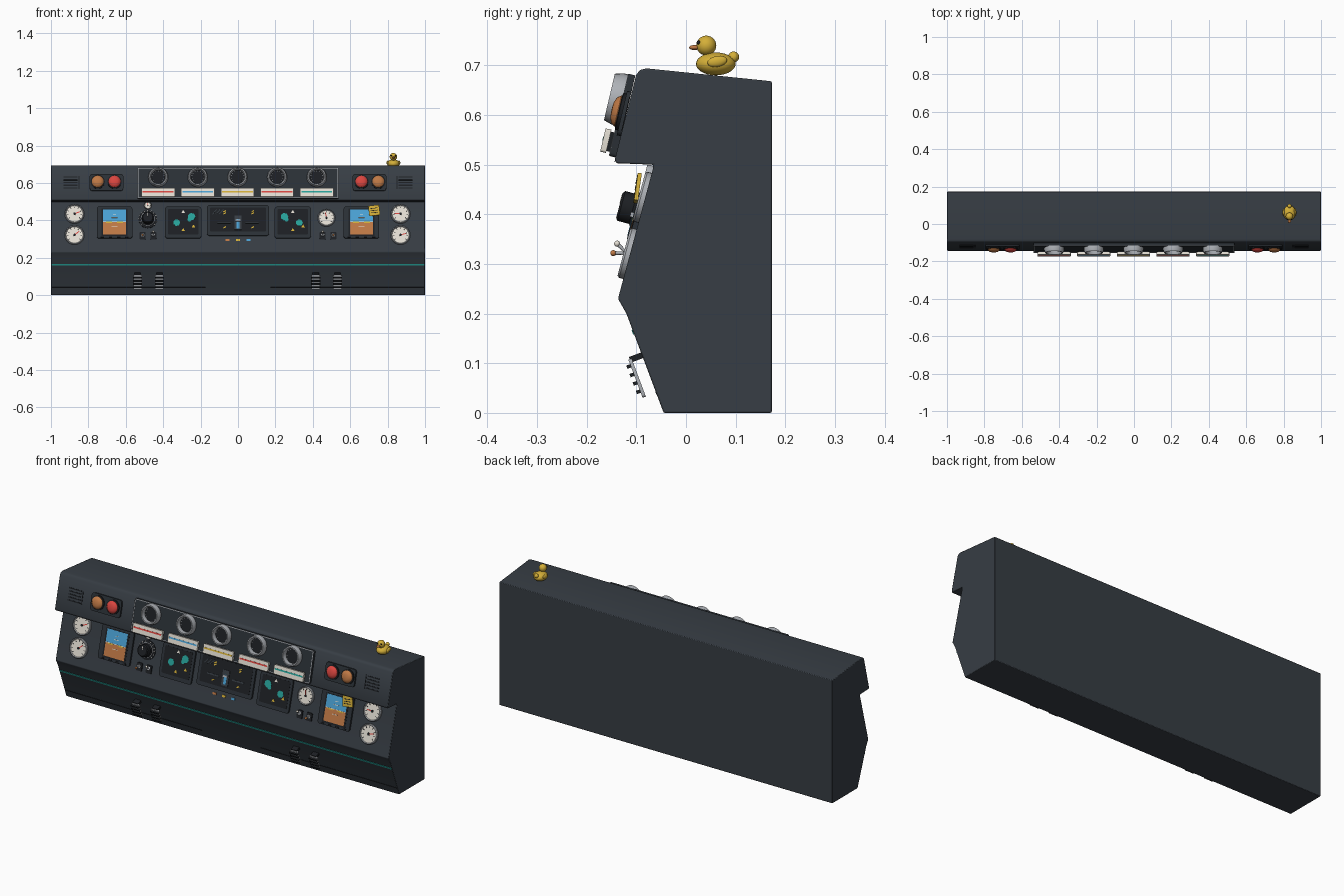
import bpy, bmesh, math
from mathutils import Matrix, Vector

if "Cube" in bpy.data.objects:
    bpy.data.objects.remove(bpy.data.objects["Cube"])

COLOURS = {
    "body_grey": (.038, .047, .058), "black": (.012, .014, .017), "silver": (.42, .44, .47),
    "cream": (.78, .74, .66), "red": (.70, .06, .05), "orange": (.52, .19, .06),
    "blue": (.07, .36, .66), "yellow": (.66, .43, .04), "teal": (.02, .36, .32),
    "panel_grey": (.024, .030, .037)}
MATS = {}
for name, rgb in COLOURS.items():
    m = bpy.data.materials.new(name)
    m.use_nodes = True
    m.diffuse_color = (*rgb, 1)
    m.node_tree.nodes["Principled BSDF"].inputs["Base Color"].default_value = (*rgb, 1)
    MATS[name] = m

# Sloping faces of the console as (bottom y, bottom z, top y, top z)
FACES = {"top": (-.143, .505, -.102, .68), "mid": (-.137, .23, -.067, .49),
         "low": (-.045, 0, -.12, .2)}
made = []


def on(face, x, z, lift=0, spin=0, tilt=0):
    """Frame on a sloping face: local z points outward, local y up the slope."""
    y0, z0, y1, z1 = FACES[face]
    up = Vector((0, y1 - y0, z1 - z0)).normalized()
    out = Vector((1, 0, 0)).cross(up)
    rot = Matrix(((1, 0, 0), up, out)).transposed().to_4x4()
    pos = Vector((x, y0 + (z - z0) / (z1 - z0) * (y1 - y0), z)) + out * lift
    return (Matrix.Translation(pos) @ rot @ Matrix.Rotation(spin, 4, "Z")
            @ Matrix.Rotation(tilt, 4, "X"))


def finish(name, bm, mat, matrix=Matrix()):
    bmesh.ops.recalc_face_normals(bm, faces=bm.faces)
    me = bpy.data.meshes.new(name)
    bm.to_mesh(me)
    bm.free()
    ob = bpy.data.objects.new(name, me)
    bpy.context.collection.objects.link(ob)
    me.materials.append(MATS[mat])
    ob.matrix_world = matrix
    made.append(ob)
    return ob


def plate(name, frame, w, h, d, mat, r=0):
    """Slab with rounded corners, standing on its frame."""
    bm = bmesh.new()
    bmesh.ops.create_cube(bm, size=1, matrix=Matrix.Translation((0, 0, d / 2))
                          @ Matrix.Diagonal((w, h, d, 1)))
    if r:
        edges = [e for e in bm.edges if abs(e.verts[0].co.z - e.verts[1].co.z) > d / 2]
        bmesh.ops.bevel(bm, geom=edges, offset=r, segments=4, affect="EDGES", profile=.5)
    return finish(name, bm, mat, frame)


def lathe(name, frame, profile, mat, n=32):
    """Turn (radius, height) points around the outward axis."""
    bm = bmesh.new()
    vs = [bm.verts.new((r, 0, h)) for r, h in profile]
    es = [bm.edges.new(p) for p in zip(vs, vs[1:])]
    bmesh.ops.spin(bm, geom=vs + es, cent=(0, 0, 0), axis=(0, 0, 1), angle=math.tau, steps=n)
    bmesh.ops.remove_doubles(bm, verts=bm.verts, dist=.00005)
    return finish(name, bm, mat, frame)


def disc(name, frame, r, d, mat, n=32):
    return lathe(name, frame, [(0, 0), (r, 0), (r, d), (0, d)], mat, n)


def ball(name, pos, size, mat, turn=0):
    bm = bmesh.new()
    bmesh.ops.create_uvsphere(bm, u_segments=24, v_segments=14, radius=1)
    return finish(name, bm, mat, Matrix.Translation(pos) @ Matrix.Rotation(turn, 4, "X")
                  @ Matrix.Diagonal((*size, 1)))


def ticks(name, frame, count, r, size, mat, lift):
    for i in range(count):
        a = math.radians(-130 + 260 * i / (count - 1))
        plate(name, frame @ Matrix.Rotation(a, 4, "Z") @ Matrix.Translation((0, r, lift)),
              size * .3, size, .001, mat)


def gauge(x, z, r, needle):
    f = on("mid", x, z)
    lathe("gauge_bezel", f, [(r, 0), (r, .009), (r * .93, .013), (r * .86, .009), (r * .86, 0)], "silver")
    disc("gauge_face", f, r * .88, .008, "cream")
    ticks("gauge_tick", f, 9, r * .7, r * .18, "black", .008)
    plate("gauge_needle", f @ Matrix.Rotation(needle, 4, "Z") @ Matrix.Translation((0, r * .25, .009)),
          r * .09, r * .7, .001, "red")
    disc("gauge_hub", f, r * .13, .011, "black", 16)


# Console body
outline = [(.173, 0), (.173, .668), (-.08, .694), (-.092, .691), (-.1, .682), (-.143, .512),
           (-.141, .503), (-.066, .5), (-.067, .49), (-.137, .23), (-.12, .2), (-.045, 0)]
bm = bmesh.new()
base = bm.faces.new([bm.verts.new((-1, y, z)) for y, z in outline])
ext = bmesh.ops.extrude_face_region(bm, geom=[base])
bmesh.ops.translate(bm, vec=(2, 0, 0), verts=[v for v in ext["geom"] if isinstance(v, bmesh.types.BMVert)])
body = finish("console_body", bm, "body_grey")
bev = body.modifiers.new("soft_edges", "BEVEL")
bev.width, bev.segments, bev.limit_method = .003, 2, "ANGLE"

# Stripe, skirt seams and shadow line
plate("teal_stripe", on("low", 0, .163), 1.996, .01, .002, "teal")
plate("overhang_seam", on("top", 0, .508), 1.99, .006, .001, "black")
for s in (-1, 1):
    plate("skirt_seam", on("low", s * .585, .04), .82, .005, .001, "black")

# Vents and warning lights
for s in (-1, 1):
    for i in range(5):
        plate("vent_slot", on("top", s * .895, .572 + i * .015), .075, .006, .002, "black")
    plate("vent_side", on("top", s * .85, .602), .004, .07, .002, "black")
    plate("warning_panel", on("top", s * .703, .602), .18, .092, .009, "panel_grey", .015)
    for x, mat in ((.66, "red"), (.75, "orange")):
        f = on("top", s * x, .604, .009)
        lathe("light_collar", f, [(.038, 0), (.038, .006), (.031, .008), (.031, 0)], "black")
        lathe("warning_light", f, [(.032, 0), (.032, .009), (.026, .017), (.015, .021), (0, .022)], mat)

# Central dial bank
plate("dial_bank_panel", on("top", 0, .597), 1.075, .17, .014, "panel_grey", .008)
for z in (.517, .677):
    plate("bank_trim", on("top", 0, z, .014), 1.07, .004, .001, "silver")
for s in (-1, 1):
    plate("bank_trim", on("top", s * .534, .597, .014), .004, .165, .001, "silver")
for i, mat in enumerate(("red", "blue", "yellow", "red", "teal")):
    x = (i - 2) * .212 - .003
    f = on("top", x, .627, .012)
    lathe("dial_ring", f, [(.053, 0), (.053, .012), (.048, .029), (.042, .029), (.037, .01), (.037, 0)], "silver")
    disc("dial_face", f, .038, .008, "black")
    ticks("dial_tick", f, 11, .033, .006, "silver", .008)
    plate("label_mount", on("top", x, .542, .012), .165, .04, .012, "black")
    plate("label_block", on("top", x, .542, .022), .178, .048, .012, "cream", .005)
    plate("label_stripe", on("top", x, .545, .034), .165, .008, .001, mat)

# Round gauges
for x, z, r, needle in ((-.874, .433, .052, -1.2), (-.874, .32, .052, -.9), (.869, .433, .052, 1.5),
                        (.869, .32, .052, -1.3), (.473, .412, .047, .2), (-.482, .478, .02, 0)):
    gauge(x, z, r, needle)

# Horizon displays
for s in (-1, 1):
    x = s * .66
    plate("horizon_bezel", on("mid", x, .387), .19, .175, .01, "panel_grey", .012)
    plate("horizon_surround", on("mid", x, .387, .01), .14, .15, .001, "black")
    plate("horizon_sky", on("mid", x, .423, .011), .122, .068, .001, "blue")
    plate("horizon_ground", on("mid", x, .356, .011), .122, .07, .001, "orange")
    plate("horizon_line", on("mid", x, .39, .012), .122, .003, .001, "cream")
    for dx in (-.03, .03):
        plate("aircraft_bar", on("mid", x + dx, .386, .013), .032, .006, .001, "yellow")
    for dz, w in ((-.025, .03), (.022, .03), (.04, .018)):
        plate("pitch_mark", on("mid", x, .39 + dz, .012), w, .003, .001, "cream")
    for i in range(4):
        plate("display_key", on("mid", x - .066 + i * .044, .308, .01), .018, .008, .003, "black")

# Sticky note
note = on("mid", .728, .448, .016, .12, .12)
plate("sticky_note", note, .058, .055, .008, "yellow")
for i in range(3):
    plate("note_line", note @ Matrix.Translation((0, .012 - i * .012, .008)), .038, .003, .001, "black")

# Large rotary knob
f = on("mid", -.482, .406)
lathe("knob_collar", f, [(.05, 0), (.05, .004), (.042, .006), (0, .006)], "black")
ticks("knob_tick", f, 13, .046, .007, "cream", .005)
lathe("rotary_knob", f, [(.036, .005), (.036, .014), (.031, .018), (.031, .042), (.026, .046), (0, .046)], "black", 20)
lathe("knob_ring", f, [(.038, .006), (.038, .01), (.033, .012)], "silver")
plate("knob_pointer", f @ Matrix.Translation((0, .014, .046)), .004, .02, .001, "cream")

# Toggle switches
for s in (-1, 1):
    for x, tilt, mat in ((.453, -.5, "cream"), (.51, .25, "orange")):
        plate("switch_plate", on("mid", s * x, .317), .032, .042, .006, "black", .005)
        f = on("mid", s * x, .32, .006, 0, tilt)
        lathe("switch_nut", f, [(.01, 0), (.01, .005), (0, .005)], "silver", 6)
        lathe("switch_lever", f, [(.0025, 0), (.004, .026), (0, .026)], "silver", 12)
        ball("switch_tip", f @ Vector((0, 0, .028)), (.006, .006, .006), mat)

# Map screens
for s in (-1, 1):
    x = s * .293
    plate("map_bezel", on("mid", x, .387), .194, .175, .009, "panel_grey", .014)
    plate("map_screen", on("mid", x, .39, .009), .165, .14, .001, "black", .006)
    for dx, dz, r in ((-.045, .027, .021), (.035, -.005, .019), (-.034, .012, .012)):
        disc("map_island", on("mid", x + s * -dx * -1, .39 + dz, .01), r, .001, "teal", 7)
    for dx, dz, mat in ((.0, -.045, "yellow"), (.055, -.025, "yellow"), (0, .052, "cream")):
        disc("map_marker", on("mid", x + dx, .39 + dz, .01, math.pi / 2), .011, .001, mat, 3)

# Centre control screen
plate("centre_bezel", on("mid", 0, .398), .332, .168, .01, "panel_grey", .014)
plate("centre_screen", on("mid", 0, .402, .01), .3, .135, .001, "black", .008)
for i in range(3):
    plate("screen_hatch", on("mid", -.125 + i * .018, .443, .011, -.7), .004, .035, .001, "body_grey")
for s in (-1, 1):
    plate("side_slot", on("mid", s * .075, .385, .011), .07, .007, .002, "body_grey")
    for z in (.435, .445, .36):
        plate("screen_mark", on("mid", s * .075 + .004, z, .011, .5), .016, .006, .001, "yellow")
plate("slider_track", on("mid", 0, .385, .011), .04, .08, .003, "body_grey", .004)
plate("slider_fill", on("mid", 0, .378, .014), .016, .05, .001, "blue")
plate("slider_grip", on("mid", 0, .395, .014), .026, .01, .006, "silver")
for x, mat in ((-.056, "orange"), (0, "yellow"), (.056, "blue")):
    plate("indicator", on("mid", x, .295), .02, .011, .004, mat)

# Pedals
for x in (-.537, -.42, .415, .532):
    plate("pedal_bracket", on("low", x, .116), .034, .012, .026, "black")
    plate("pedal_plate", on("low", x, .079, .022), .046, .082, .007, "silver", .006)
    for z in (.105, .088, .071, .054):
        plate("pedal_tread", on("low", x, z, .028), .05, .007, .009, "black")

# Toy duck on the top
DX = .831
ball("duck_body", (DX, .06, .703), (.033, .04, .023), "yellow")
ball("duck_head", (DX, .041, .740), (.02, .02, .02), "yellow")
ball("duck_tail", (DX, .096, .717), (.011, .011, .011), "yellow")
ball("duck_beak", (DX, .017, .736), (.009, .011, .005), "orange")
for s in (-1, 1):
    ball("duck_wing", (DX + s * .03, .063, .708), (.007, .02, .011), "yellow", .2)
    ball("duck_eye", (DX + s * .011, .0255, .746), (.004, .004, .004), "black")

# Smooth rounded parts while keeping edges crisp
bpy.ops.object.select_all(action="DESELECT")
for ob in made:
    ob.select_set(True)
bpy.context.view_layer.objects.active = body
bpy.ops.object.shade_smooth_by_angle(angle=math.radians(35))
